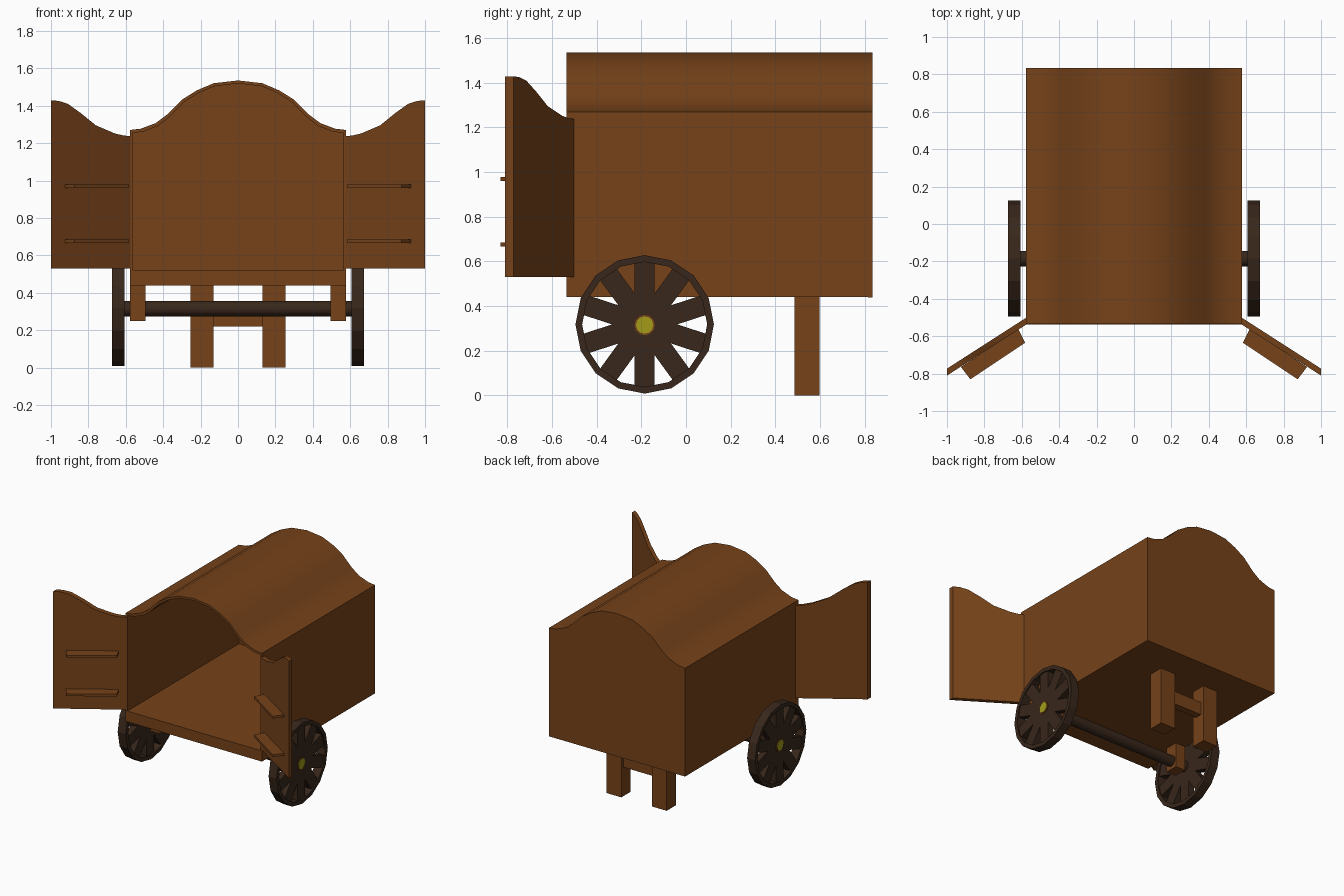
import bpy, bmesh, math
from mathutils import Matrix

if "Cube" in bpy.data.objects:
    bpy.data.objects.remove(bpy.data.objects["Cube"])


def material(name, rgb):
    m = bpy.data.materials.new(name)
    m.diffuse_color = (*rgb, 1)
    m.use_nodes = True
    m.node_tree.nodes["Principled BSDF"].inputs["Base Color"].default_value = m.diffuse_color
    return m


WOOD = material("wood", (0.18, 0.055, 0.01))
DARK = material("dark_wood", (0.04, 0.02, 0.011))
YELLOW = material("hub_yellow", (0.36, 0.33, 0.01))


def finish(name, bm, mat, smooth=False):
    bmesh.ops.recalc_face_normals(bm, faces=bm.faces)
    me = bpy.data.meshes.new(name)
    bm.to_mesh(me)
    bm.free()
    me.materials.append(mat)
    if smooth:
        me.shade_smooth()
        me.set_sharp_from_angle(angle=math.radians(30))
    ob = bpy.data.objects.new(name, me)
    bpy.context.collection.objects.link(ob)
    return ob


def prism(name, near, far, mat, smooth=False):
    """Solid between two matching outlines of 3D points."""
    bm = bmesh.new()
    a = [bm.verts.new(p) for p in near]
    b = [bm.verts.new(p) for p in far]
    bm.faces.new(a)
    bm.faces.new(b[::-1])
    for i in range(len(a)):
        j = (i + 1) % len(a)
        bm.faces.new((a[i], a[j], b[j], b[i]))
    return finish(name, bm, mat, smooth)


def box(name, x, y, z, mat=WOOD):
    q = [(x[0], y[0]), (x[1], y[0]), (x[1], y[1]), (x[0], y[1])]
    return prism(name, [(*p, z[0]) for p in q], [(*p, z[1]) for p in q], mat)


def cylinder(name, x0, x1, r, y, z, n, mat):
    bm = bmesh.new()
    bmesh.ops.create_cone(bm, cap_ends=True, segments=n, radius1=r, radius2=r, depth=x1 - x0,
                          matrix=Matrix.Translation(((x0 + x1) / 2, y, z)) @ Matrix.Rotation(math.pi / 2, 4, 'Y'))
    return finish(name, bm, mat, True)


# arched wagon shell: side walls and roof in one thin section
Y0, Y1 = -0.535, 0.835
half = [(0.578, 1.27), (0.52, 1.277), (0.44, 1.307), (0.38, 1.352), (0.30, 1.432),
        (0.22, 1.482), (0.13, 1.52)]
arch = half + [(0, 1.535)] + [(-x, z) for x, z in half[::-1]]
outer = [(0.578, 0.44)] + arch + [(-0.578, 0.44)]
inner = [(x * 0.975, z - 0.016) for x, z in outer[1:-1]]
section = outer + [(-0.5636, 0.44)] + inner[::-1] + [(0.5636, 0.44)]
prism("wagon_shell", [(x, Y0, z) for x, z in section], [(x, Y1, z) for x, z in section], WOOD, True)
back = [(x, z - 0.001) for x, z in outer]
prism("back_wall", [(x * 0.998, Y1 - 0.02, z) for x, z in back], [(x * 0.998, Y1, z) for x, z in back], WOOD)
box("floor", (-0.577, 0.577), (Y0 - 0.001, Y1), (0.44, 0.522))

# open doors with a curved top edge, and their shelves
door = [(0.575, 0.53), (1.0, 0.53), (1.0, 1.428), (0.96, 1.426), (0.91, 1.41), (0.84, 1.36),
        (0.76, 1.295), (0.66, 1.252), (0.61, 1.24), (0.575, 1.238)]
shelf = [(0.62, -0.56), (0.582, -0.635), (0.875, -0.83), (0.925, -0.765)]
for s, side in ((-1, "left"), (1, "right")):
    lean = lambda x: -0.50 - 0.643 * (x - 0.575)
    prism(side + "_door", [(s * x, lean(x), z) for x, z in door],
          [(s * x, lean(x) - 0.037, z) for x, z in door], WOOD, True)
    for i, z in enumerate((0.675, 0.97)):
        prism(f"{side}_door_shelf_{i + 1}", [(s * x, y, z - 0.009) for x, y in shelf],
              [(s * x, y, z + 0.009) for x, y in shelf], WOOD)

# axle
WY, WZ, R = -0.185, 0.315, 0.31
cylinder("axle", -0.66, 0.66, 0.041, WY, WZ, 16, DARK)


def wheel(name, xc):
    bm = bmesh.new()
    # rim: four-point section swept round 16 sides
    rows = []
    for i in range(16):
        a = math.tau * i / 16
        rows.append([bm.verts.new((dx, r * math.cos(a), r * math.sin(a)))
                     for dx, r in ((-0.034, R), (0.034, R), (0.034, 0.28), (-0.034, 0.28))])
    for i in range(16):
        p, q = rows[i], rows[(i + 1) % 16]
        for k in range(4):
            m = (k + 1) % 4
            bm.faces.new((p[k], p[m], q[m], q[k]))
    # five full-width bars make ten spokes
    for i in range(5):
        rot = Matrix.Rotation(math.radians(18 + 36 * i), 4, 'X')
        bmesh.ops.create_cube(bm, size=1, matrix=rot @ Matrix.Diagonal((0.05, 0.57, 0.09, 1)))
    bmesh.ops.translate(bm, verts=bm.verts, vec=(xc, WY, WZ + 0.003))
    return finish(name, bm, DARK)


for s, side in ((-1, "left"), (1, "right")):
    wheel(side + "_wheel", s * 0.64)
    a, b = sorted((s * 0.66, s * 0.669))
    cylinder(side + "_hub", a, b, 0.046, WY, WZ, 12, WOOD)
    a, b = sorted((s * 0.66, s * 0.673))
    cylinder(side + "_hub_cap", a, b, 0.039, WY, WZ, 12, YELLOW)
    # axle bracket and rear leg
    box(side + "_axle_bracket", sorted((s * 0.495, s * 0.577)), (WY - 0.05, WY + 0.05), (0.25, 0.45))
    box(side + "_rear_leg", sorted((s * 0.13, s * 0.255)), (0.485, 0.598), (0, 0.45))
box("rear_leg_crossbar", (-0.14, 0.14), (0.515, 0.57), (0.22, 0.32))
